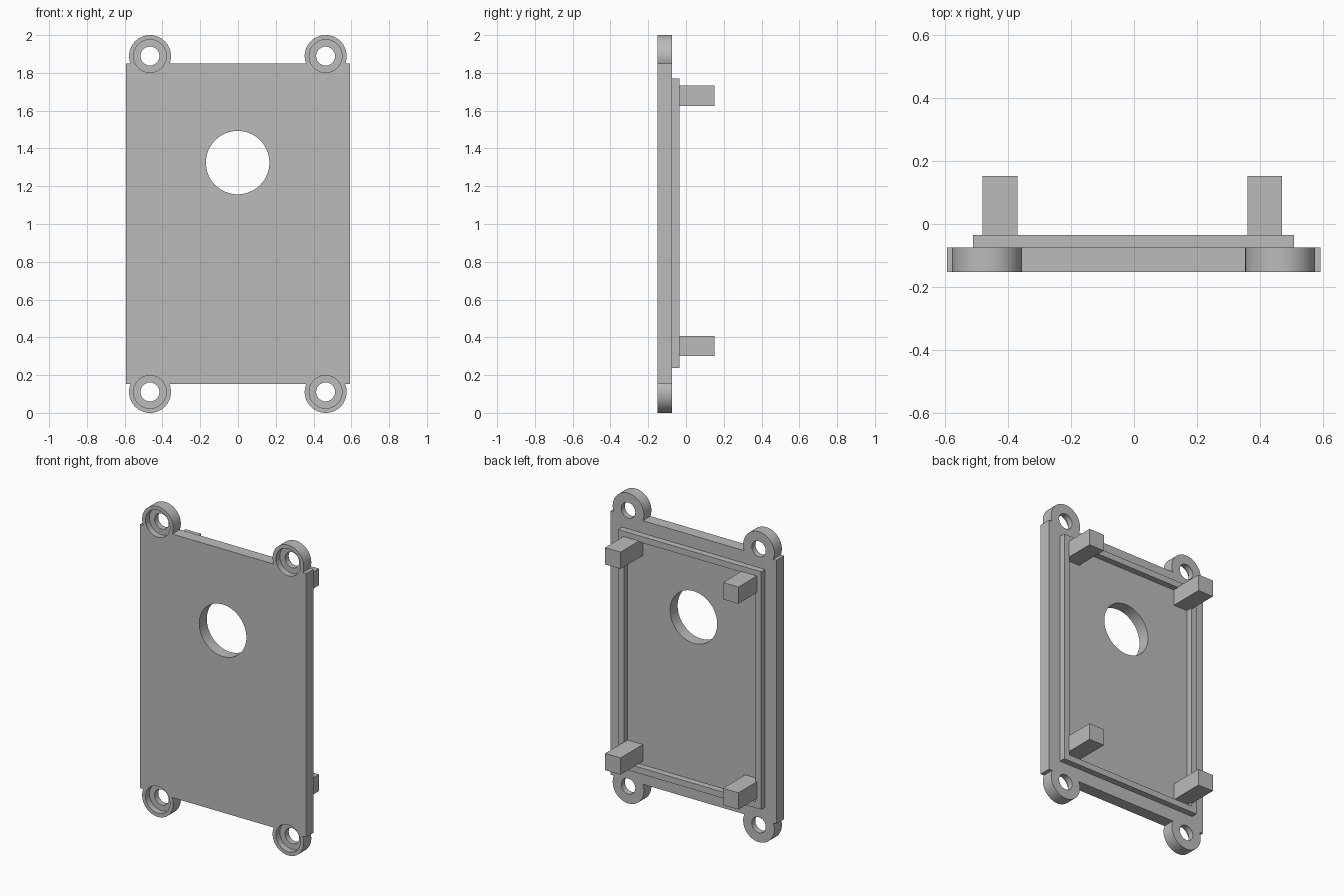
import bpy
import math

if "Cube" in bpy.data.objects:
    bpy.data.objects.remove(bpy.data.objects["Cube"])

grey = bpy.data.materials.new("plain grey")
grey.use_nodes = True
COLOUR = (0.5, 0.5, 0.5, 1)
grey.diffuse_color = COLOUR
grey.node_tree.nodes["Principled BSDF"].inputs["Base Color"].default_value = COLOUR

FRONT, BACK, RIM_BACK, PEG_END = -0.152, -0.075, -0.035, 0.152


def finish(name):
    obj = bpy.context.object
    obj.name = name
    obj.data.materials.append(grey)
    return obj


def box(name, x0, x1, y0, y1, z0, z1):
    bpy.ops.mesh.primitive_cube_add(
        size=1, location=((x0 + x1) / 2, (y0 + y1) / 2, (z0 + z1) / 2))
    bpy.context.object.scale = (x1 - x0, y1 - y0, z1 - z0)
    bpy.ops.object.transform_apply(location=False, rotation=False)
    return finish(name)


def disc(name, x, z, radius, y0, y1):
    bpy.ops.mesh.primitive_cylinder_add(
        vertices=64, radius=radius, depth=y1 - y0,
        location=(x, (y0 + y1) / 2, z), rotation=(math.pi / 2, 0, 0))
    return finish(name)


def combine(target, tool, operation):
    mod = target.modifiers.new("cut", 'BOOLEAN')
    mod.operation = operation
    mod.solver = 'EXACT'
    mod.object = tool
    bpy.context.view_layer.objects.active = target
    bpy.ops.object.modifier_apply(modifier=mod.name)
    bpy.data.objects.remove(tool)


# Cover plate with four screw ears
plate = box("cover_plate", -0.593, 0.592, FRONT, BACK, 0.152, 1.85)
ears = [(x, z) for x in (-0.466, 0.464) for z in (0.111, 1.889)]
for x, z in ears:
    combine(plate, disc("ear", x, z, 0.111, FRONT, BACK), 'UNION')

# Counterbored screw holes
for x, z in ears:
    combine(plate, disc("counterbore", x, z, 0.087, FRONT - 0.1, FRONT + 0.04), 'DIFFERENCE')
    combine(plate, disc("screw_hole", x, z, 0.05, FRONT - 0.1, BACK + 0.1), 'DIFFERENCE')

# Large round opening
combine(plate, disc("opening", -0.002, 1.325, 0.168, FRONT - 0.1, BACK + 0.1), 'DIFFERENCE')

bpy.ops.object.select_all(action='DESELECT')
plate.select_set(True)
bpy.context.view_layer.objects.active = plate
bpy.ops.object.shade_smooth_by_angle(angle=math.radians(30))

# Raised locating rim on the back
rim = box("locating_rim", -0.511, 0.508, BACK, RIM_BACK, 0.237, 1.769)
combine(rim, box("rim_inside", -0.471, 0.468, BACK - 0.1, RIM_BACK + 0.1, 0.277, 1.729), 'DIFFERENCE')

# Four square pegs
for side, x in (("right", -0.48), ("left", 0.36)):
    for level, z in (("lower", 0.3), ("upper", 1.626)):
        box(f"{level}_{side}_peg", x, x + 0.11, BACK, PEG_END, z, z + 0.108)
